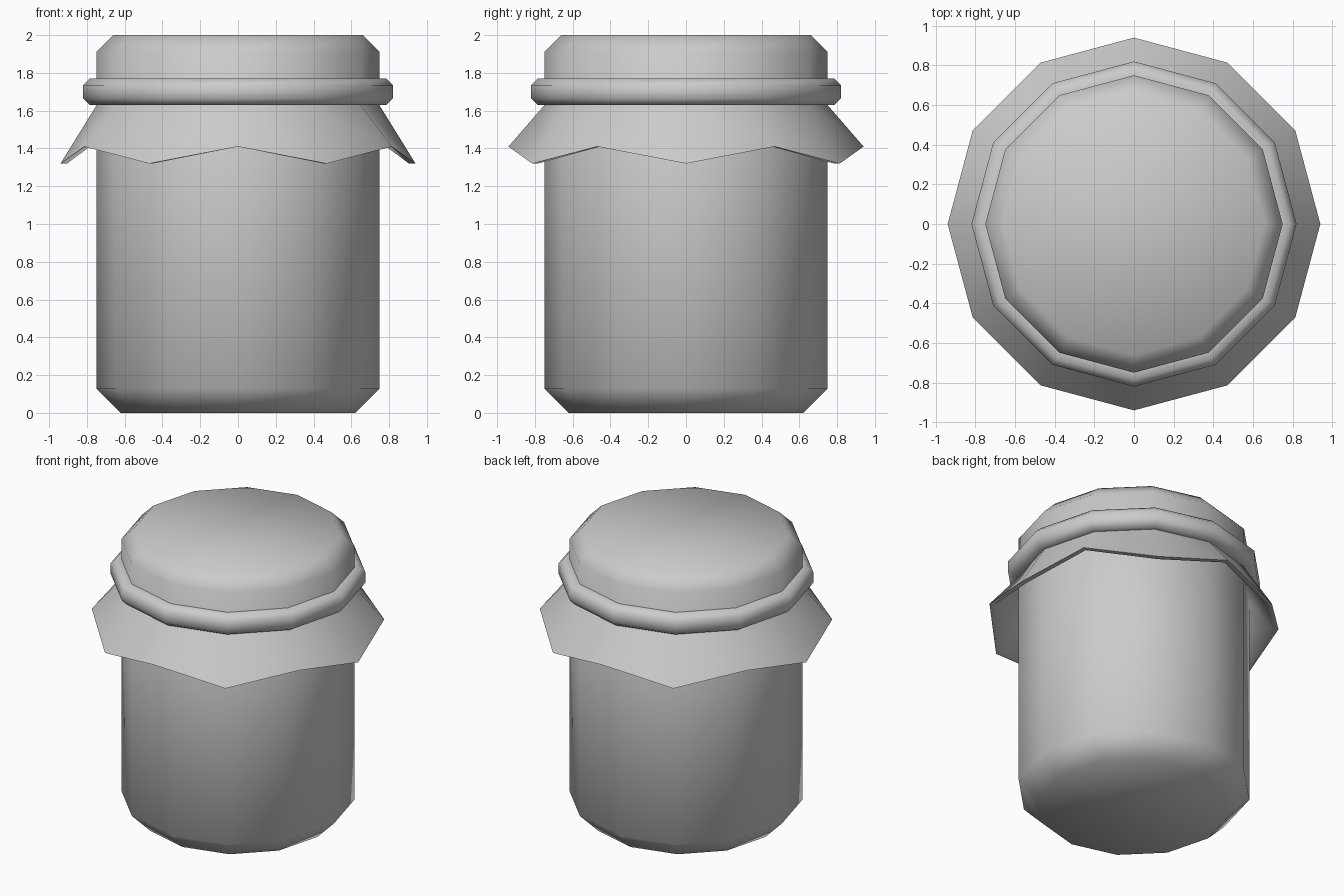
import bpy, bmesh
from math import sin, cos, pi, radians

if "Cube" in bpy.data.objects:
    bpy.data.objects.remove(bpy.data.objects["Cube"])

SIDES = 12


def lathe(name, profile, closed=False, wave=None):
    """Spin an (r, z) profile round z; wave(r, z, k) can shift z per side."""
    bm = bmesh.new()
    rings = []
    for r, z in profile:
        ring = []
        for k in range(SIDES):
            a = 2 * pi * k / SIDES
            h = wave(r, z, k) if wave else z
            ring.append(bm.verts.new((r * cos(a), r * sin(a), h)))
        rings.append(ring)
    pairs = list(zip(rings, rings[1:]))
    if closed:
        pairs.append((rings[-1], rings[0]))
    else:
        bm.faces.new(rings[0][::-1])
        bm.faces.new(rings[-1])
    for low, high in pairs:
        for k in range(SIDES):
            n = (k + 1) % SIDES
            bm.faces.new((low[k], low[n], high[n], high[k]))
    bmesh.ops.recalc_face_normals(bm, faces=bm.faces)
    me = bpy.data.meshes.new(name)
    bm.to_mesh(me)
    bm.free()
    ob = bpy.data.objects.new(name, me)
    bpy.context.collection.objects.link(ob)
    bpy.ops.object.select_all(action='DESELECT')
    ob.select_set(True)
    bpy.context.view_layer.objects.active = ob
    bpy.ops.object.shade_smooth_by_angle(angle=radians(60))
    return ob


# Jar with bevelled base and covered top
lathe("jar_body", [(0.62, 0), (0.75, 0.13), (0.75, 1.91), (0.66, 2.0)])

# Band tied round the neck
lathe("neck_band", [(0.74, 1.63), (0.785, 1.63), (0.82, 1.665),
                    (0.82, 1.735), (0.785, 1.77), (0.74, 1.77)], closed=True)


# Flared cloth skirt with a zigzag hem
def hem(r, z, k):
    return z + 0.09 * (k % 2) if z < 1.4 else z


lathe("cloth_skirt", [(0.745, 1.635), (0.94, 1.32), (0.905, 1.32), (0.745, 1.59)],
      closed=True, wave=hem)
